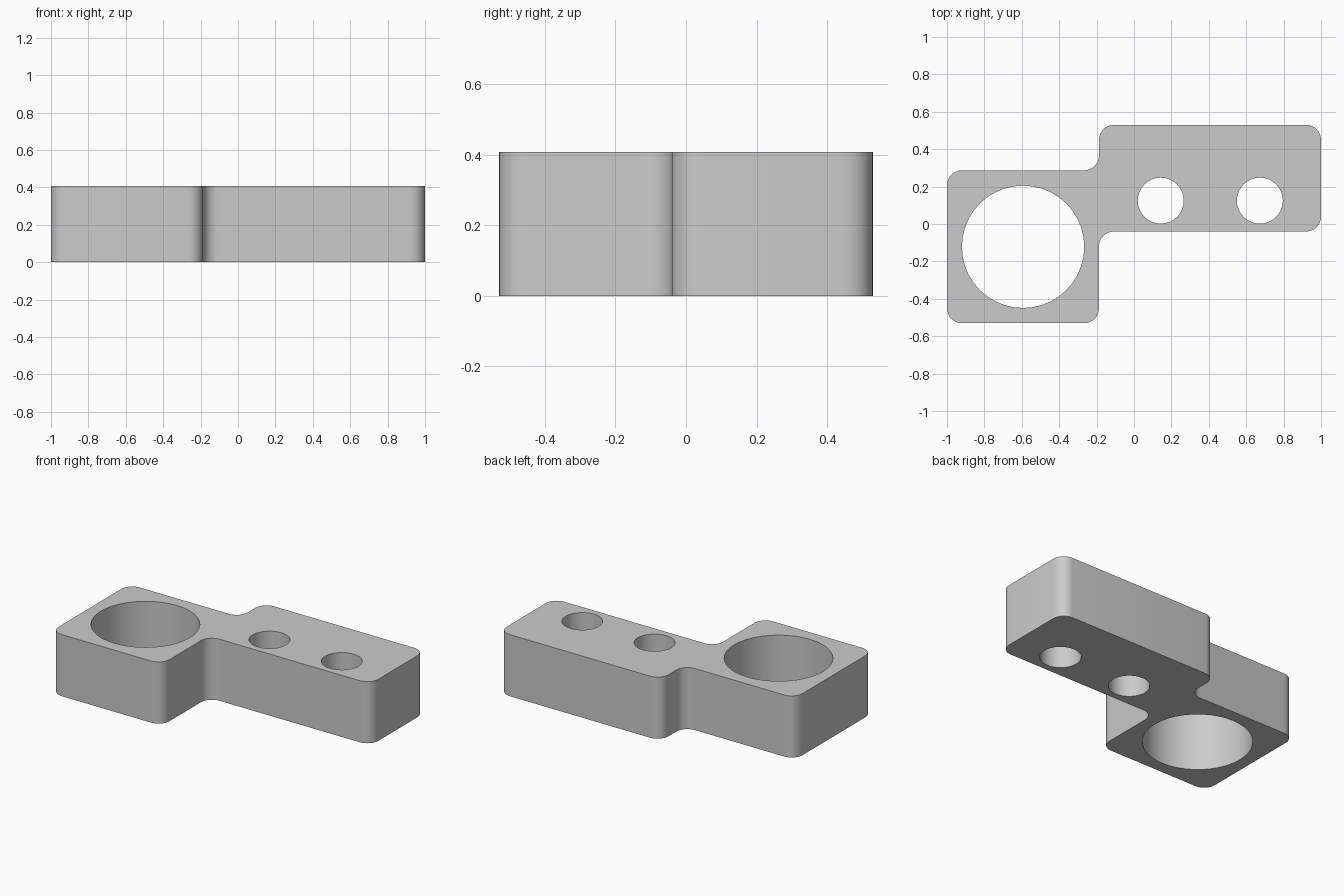
import bpy
import bmesh
from math import radians

cube = bpy.data.objects.get("Cube")
if cube:
    bpy.data.objects.remove(cube, do_unlink=True)

HEIGHT = 0.408
CORNER = 0.08

grey = bpy.data.materials.new("plain grey")
grey.use_nodes = True
colour = (0.6, 0.6, 0.6, 1)
grey.diffuse_color = colour
grey.node_tree.nodes["Principled BSDF"].inputs["Base Color"].default_value = colour


def add_object(name, bm):
    mesh = bpy.data.meshes.new(name)
    bm.to_mesh(mesh)
    bm.free()
    mesh.materials.append(grey)
    obj = bpy.data.objects.new(name, mesh)
    bpy.context.collection.objects.link(obj)
    return obj


# Offset two-block body: rounded outline, extruded upwards
left, step, right = -1.0, -0.187, 1.0
outline = [(left, -0.53), (step, -0.53), (step, -0.04), (right, -0.04),
           (right, 0.53), (step, 0.53), (step, 0.287), (left, 0.287)]
bm = bmesh.new()
bm.faces.new([bm.verts.new((x, y, 0)) for x, y in outline])
bmesh.ops.bevel(bm, geom=bm.verts[:], offset=CORNER, offset_type='OFFSET',
                segments=8, profile=0.5, affect='VERTICES')
top = bmesh.ops.extrude_face_region(bm, geom=bm.faces[:])["geom"]
bmesh.ops.translate(bm, vec=(0, 0, HEIGHT),
                    verts=[v for v in top if isinstance(v, bmesh.types.BMVert)])
bmesh.ops.recalc_face_normals(bm, faces=bm.faces[:])
body = add_object("clamp_body", bm)

# Through holes: one large bore and two bolt holes
holes = [("large_bore", -0.593, -0.122, 0.327, 40),
         ("inner_bolt_hole", 0.143, 0.125, 0.123, 32),
         ("outer_bolt_hole", 0.673, 0.125, 0.123, 32)]
cutters = []
for name, x, y, radius, sides in holes:
    bm = bmesh.new()
    bmesh.ops.create_cone(bm, cap_ends=True, segments=sides, radius1=radius,
                          radius2=radius, depth=HEIGHT * 2)
    bmesh.ops.translate(bm, vec=(x, y, HEIGHT / 2), verts=bm.verts[:])
    cutter = add_object(name + "_cutter", bm)
    cutter.hide_render = True
    cutters.append(cutter)
    cut = body.modifiers.new(name, 'BOOLEAN')
    cut.operation = 'DIFFERENCE'
    cut.solver = 'EXACT'
    cut.object = cutter

# Bake the cuts, drop the cutters, and keep the rims sharp
bpy.ops.object.select_all(action='DESELECT')
bpy.context.view_layer.objects.active = body
body.select_set(True)
for modifier in body.modifiers[:]:
    bpy.ops.object.modifier_apply(modifier=modifier.name)
for cutter in cutters:
    bpy.data.objects.remove(cutter, do_unlink=True)
bpy.ops.object.shade_smooth_by_angle(angle=radians(30))
